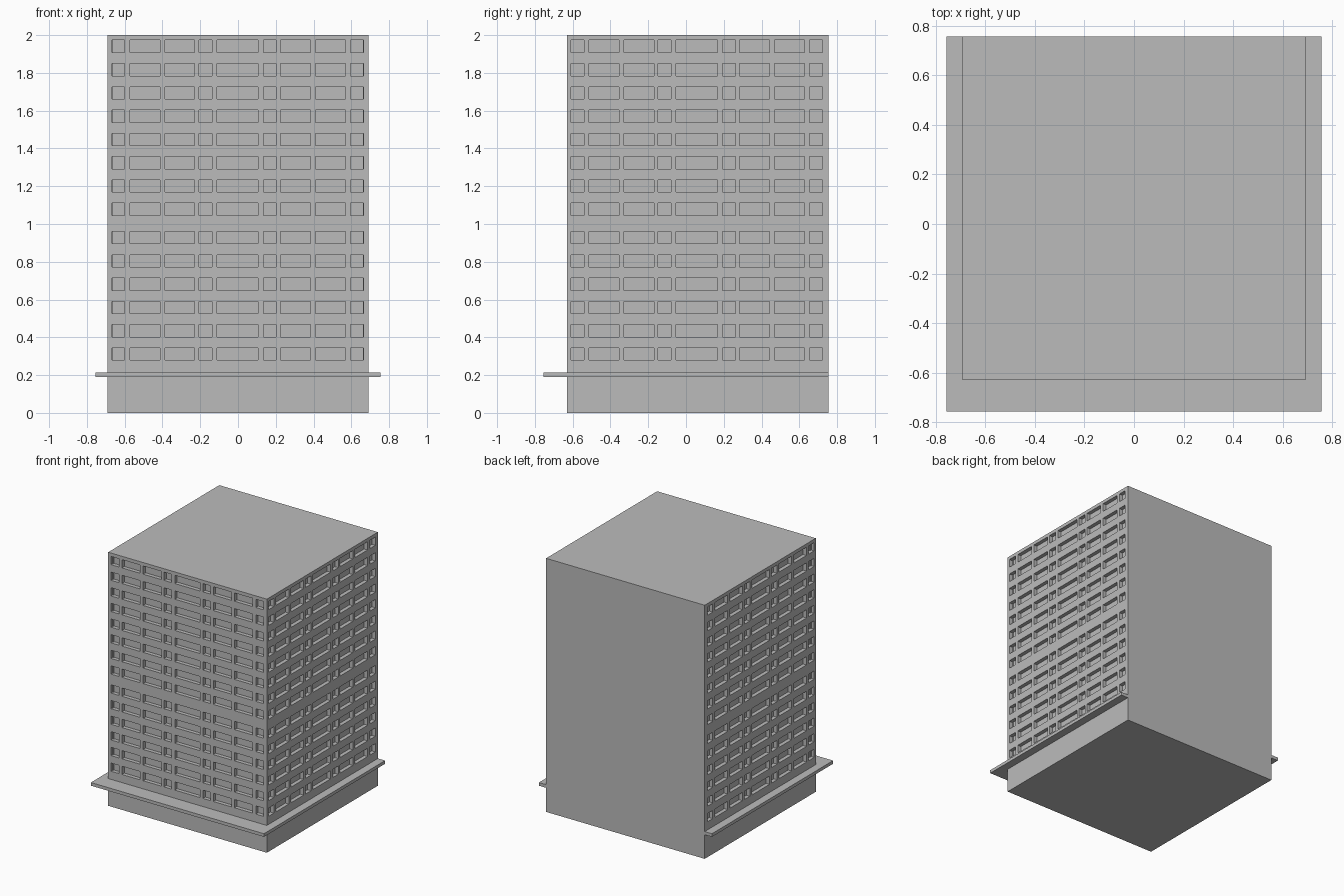
import bpy, bmesh
from mathutils import Vector

cube = bpy.data.objects.get("Cube")
if cube:
    bpy.data.objects.remove(cube)

grey = bpy.data.materials.new("concrete grey")
grey.use_nodes = True
colour = (0.5, 0.5, 0.5, 1)
grey.diffuse_color = colour
grey.node_tree.nodes["Principled BSDF"].inputs["Base Color"].default_value = colour

HALF, BACK, HEIGHT = 0.692, 0.755, 2.0
FRONT = BACK - 2 * HALF
DEPTH = 0.03
ROW_H, ROW_STEP = 0.065, 0.1233

# Window columns (centre offset, width) and row bottoms
columns = [(0, 0.218)]
for c, w in [(0.17, 0.068), (0.306, 0.158), (0.491, 0.158), (0.632, 0.068)]:
    columns += [(-c, w), (c, w)]
columns.sort()
rows = [0.279 + i * ROW_STEP for i in range(6)] + [1.045 + i * ROW_STEP for i in range(8)]


def make_object(name, bm):
    mesh = bpy.data.meshes.new(name)
    bm.to_mesh(mesh)
    bm.free()
    mesh.materials.append(grey)
    obj = bpy.data.objects.new(name, mesh)
    bpy.context.collection.objects.link(obj)
    return obj


def add_wall(bm, centre, along, inward, shift):
    """Grid of wall faces whose window cells are pushed inward."""
    us = [-HALF] + [c + s * w / 2 + shift for c, w in columns for s in (-1, 1)] + [HALF]
    zs = [0] + [z + d for z in rows for d in (0, ROW_H)] + [HEIGHT]
    grid = [[bm.verts.new(centre + along * u + Vector((0, 0, z))) for u in us] for z in zs]
    windows = []
    for j in range(len(zs) - 1):
        for i in range(len(us) - 1):
            face = bm.faces.new((grid[j][i], grid[j][i + 1], grid[j + 1][i + 1], grid[j + 1][i]))
            if i % 2 and j % 2:
                windows.append(face)
    pushed = bmesh.ops.extrude_discrete_faces(bm, faces=windows)["faces"]
    for face in pushed:
        bmesh.ops.translate(bm, verts=face.verts, vec=inward * DEPTH)


# Tower: three windowed walls, plain back, roof and underside
bm = bmesh.new()
X, Y = Vector((1, 0, 0)), Vector((0, 1, 0))
mid = (FRONT + BACK) / 2
add_wall(bm, Y * FRONT, X, Y, -0.002)
add_wall(bm, X * HALF + Y * mid, Y, -X, -0.006)
add_wall(bm, -X * HALF + Y * mid, -Y, X, 0.006)


def quad(*points):
    bm.faces.new([bm.verts.new(p) for p in points])


quad((HALF, BACK, 0), (-HALF, BACK, 0), (-HALF, BACK, HEIGHT), (HALF, BACK, HEIGHT))
quad((-HALF, FRONT, HEIGHT), (HALF, FRONT, HEIGHT), (HALF, BACK, HEIGHT), (-HALF, BACK, HEIGHT))
quad((-HALF, BACK, 0), (HALF, BACK, 0), (HALF, FRONT, 0), (-HALF, FRONT, 0))
bmesh.ops.remove_doubles(bm, verts=bm.verts, dist=0.0001)
make_object("tower", bm)

# Canopy ledge wrapping the front and both sides
bm = bmesh.new()
outline = [(-BACK, BACK), (-BACK, -BACK), (BACK, -BACK), (BACK, BACK),
           (HALF, BACK), (HALF, FRONT), (-HALF, FRONT), (-HALF, BACK)]
base = bm.faces.new([bm.verts.new((x, y, 0.19)) for x, y in outline])
top = bmesh.ops.extrude_face_region(bm, geom=[base])["geom"]
bmesh.ops.translate(bm, verts=[v for v in top if isinstance(v, bmesh.types.BMVert)], vec=(0, 0, 0.025))
bmesh.ops.recalc_face_normals(bm, faces=bm.faces)
make_object("canopy_ledge", bm)
